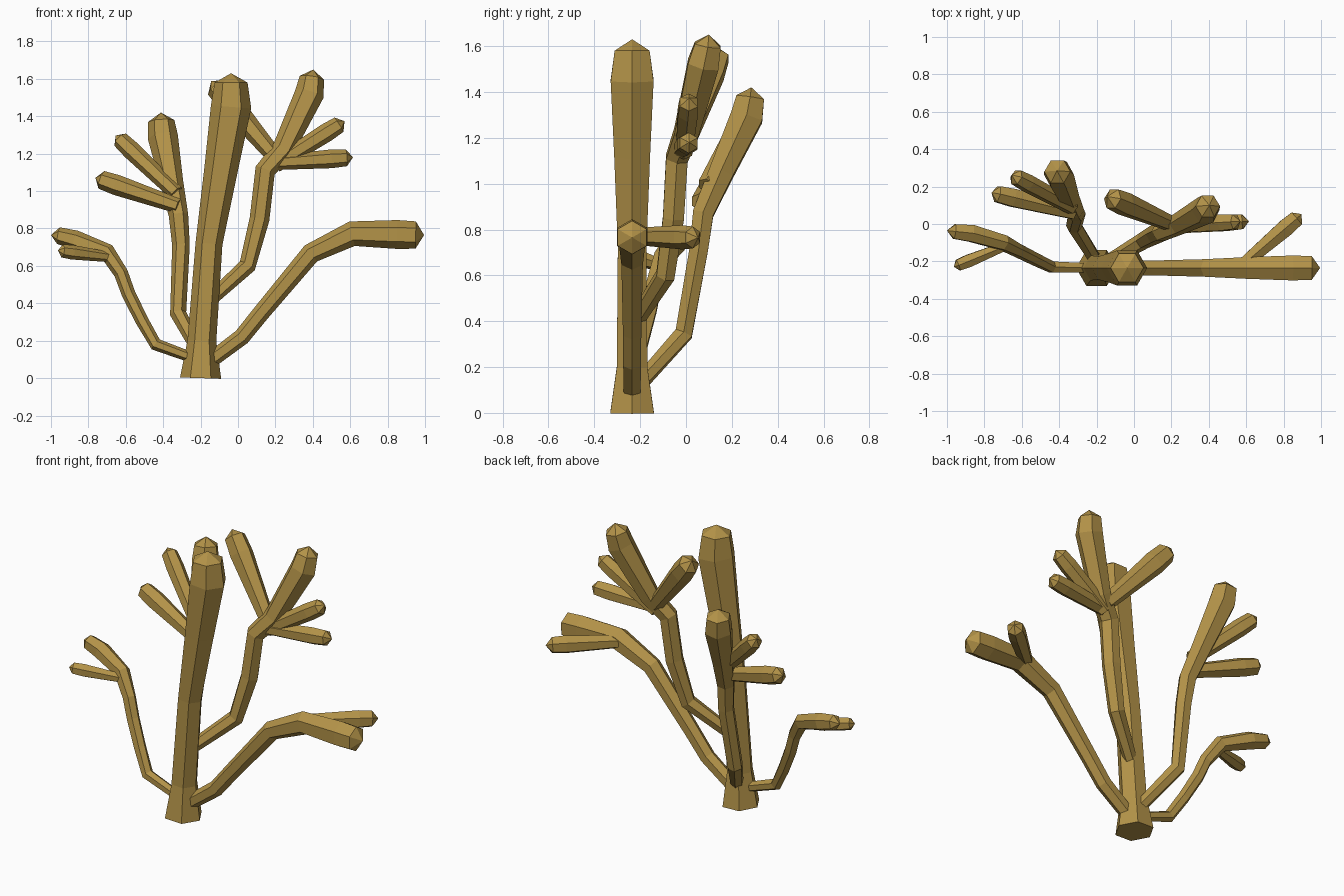
import bpy, bmesh, math
from mathutils import Vector

mat = bpy.data.materials.new("ochre")
mat.diffuse_color = (0.45, 0.29, 0.065, 1)


def branch(name, pts):
    """Six-sided tube through (x, y, z, radius) rings; last point is the pointed tip."""
    bm = bmesh.new()
    P = [Vector(p[:3]) for p in pts]
    rings = []
    for i in range(len(P) - 1):
        t = (P[i + 1] - P[i]).normalized()
        if i:
            t = (t + (P[i] - P[i - 1]).normalized()).normalized()
        u = Vector((0, 1, 0)).cross(t).normalized()
        v = t.cross(u)
        rings.append([bm.verts.new(P[i] + pts[i][3] * (u * math.cos(k * math.pi / 3)
                                                       + v * math.sin(k * math.pi / 3)))
                      for k in range(6)])
    for a, b in zip(rings, rings[1:]):
        for k in range(6):
            n = (k + 1) % 6
            bm.faces.new((a[k], a[n], b[n], b[k]))
    tip = bm.verts.new(P[-1])
    for k in range(6):
        bm.faces.new((rings[-1][k], rings[-1][(k + 1) % 6], tip))
    bm.faces.new(rings[0][::-1])
    bmesh.ops.recalc_face_normals(bm, faces=bm.faces)
    me = bpy.data.meshes.new(name)
    bm.to_mesh(me)
    bm.free()
    me.materials.append(mat)
    bpy.context.collection.objects.link(bpy.data.objects.new(name, me))


def twig(name, a, b, r0, r1, cap=0.035):
    """Straight side shoot that swells towards its end, with a blunt cap."""
    a, b = Vector(a), Vector(b)
    d = (b - a).normalized()
    m = a.lerp(b, 0.8)
    branch(name, [(*a, r0), (*m, r1), (*b, r1 * 0.9), (*(b + d * cap), 0)])


# Trunk
Y = -0.235
branch("trunk", [(-0.2, Y, 0, 0.11), (-0.193, Y, 0.2, 0.077), (-0.155, Y, 0.72, 0.072),
                 (-0.09, Y, 1.12, 0.09), (-0.037, Y, 1.45, 0.108),
                 (-0.037, Y, 1.58, 0.088), (-0.037, Y, 1.63, 0)])

# Low right limb and its side shoot
branch("right_limb", [(-0.14, Y, 0.1, 0.042), (0.02, Y, 0.22, 0.045), (0.125, Y, 0.35, 0.046),
                      (0.39, Y, 0.667, 0.054), (0.61, Y, 0.772, 0.067),
                      (0.85, Y, 0.768, 0.077), (0.95, Y, 0.765, 0.073), (0.995, Y, 0.765, 0)])
twig("right_limb_shoot", (0.59, -0.21, 0.77), (0.87, 0.03, 0.765), 0.038, 0.053)

# Low left limb and its side shoot
branch("left_limb", [(-0.22, Y, 0.1, 0.028), (-0.44, -0.23, 0.18, 0.034), (-0.515, -0.195, 0.31, 0.035),
                     (-0.585, -0.16, 0.45, 0.037), (-0.625, -0.14, 0.56, 0.038),
                     (-0.70, -0.1, 0.675, 0.045), (-0.87, -0.05, 0.738, 0.052),
                     (-0.96, -0.04, 0.762, 0.045), (-1.0, -0.035, 0.765, 0)])
twig("left_limb_shoot", (-0.67, -0.11, 0.645), (-0.94, -0.22, 0.68), 0.026, 0.039, 0.025)

# Back left stalk and its two shoots
branch("back_left_stalk", [(-0.2, -0.2, 0.13, 0.036), (-0.32, -0.01, 0.345, 0.044),
                           (-0.305, 0.055, 0.71, 0.047), (-0.318, 0.075, 0.87, 0.052),
                           (-0.355, 0.155, 1.05, 0.062), (-0.402, 0.265, 1.29, 0.081),
                           (-0.41, 0.28, 1.375, 0.07), (-0.412, 0.285, 1.42, 0)])
twig("back_left_upper_shoot", (-0.33, 0.09, 0.99), (-0.63, 0.25, 1.275), 0.042, 0.05)
twig("back_left_lower_shoot", (-0.32, 0.06, 0.92), (-0.73, 0.16, 1.06), 0.04, 0.055)

# Back right stalk and its three shoots
branch("back_right_stalk", [(-0.17, -0.22, 0.4, 0.036), (0.05, -0.09, 0.60, 0.046),
                            (0.115, -0.055, 0.85, 0.053), (0.145, -0.04, 1.11, 0.055),
                            (0.24, 0.0, 1.22, 0.06), (0.382, 0.075, 1.52, 0.078),
                            (0.395, 0.095, 1.605, 0.066), (0.403, 0.1, 1.65, 0)])
twig("back_right_upper_shoot", (0.2, -0.01, 1.14), (0.54, 0.012, 1.355), 0.042, 0.05)
twig("back_right_lower_shoot", (0.17, -0.02, 1.15), (0.58, 0.012, 1.178), 0.038, 0.05)
twig("back_right_inner_shoot", (0.2, 0.0, 1.18), (-0.115, 0.135, 1.555), 0.043, 0.066, 0.045)
